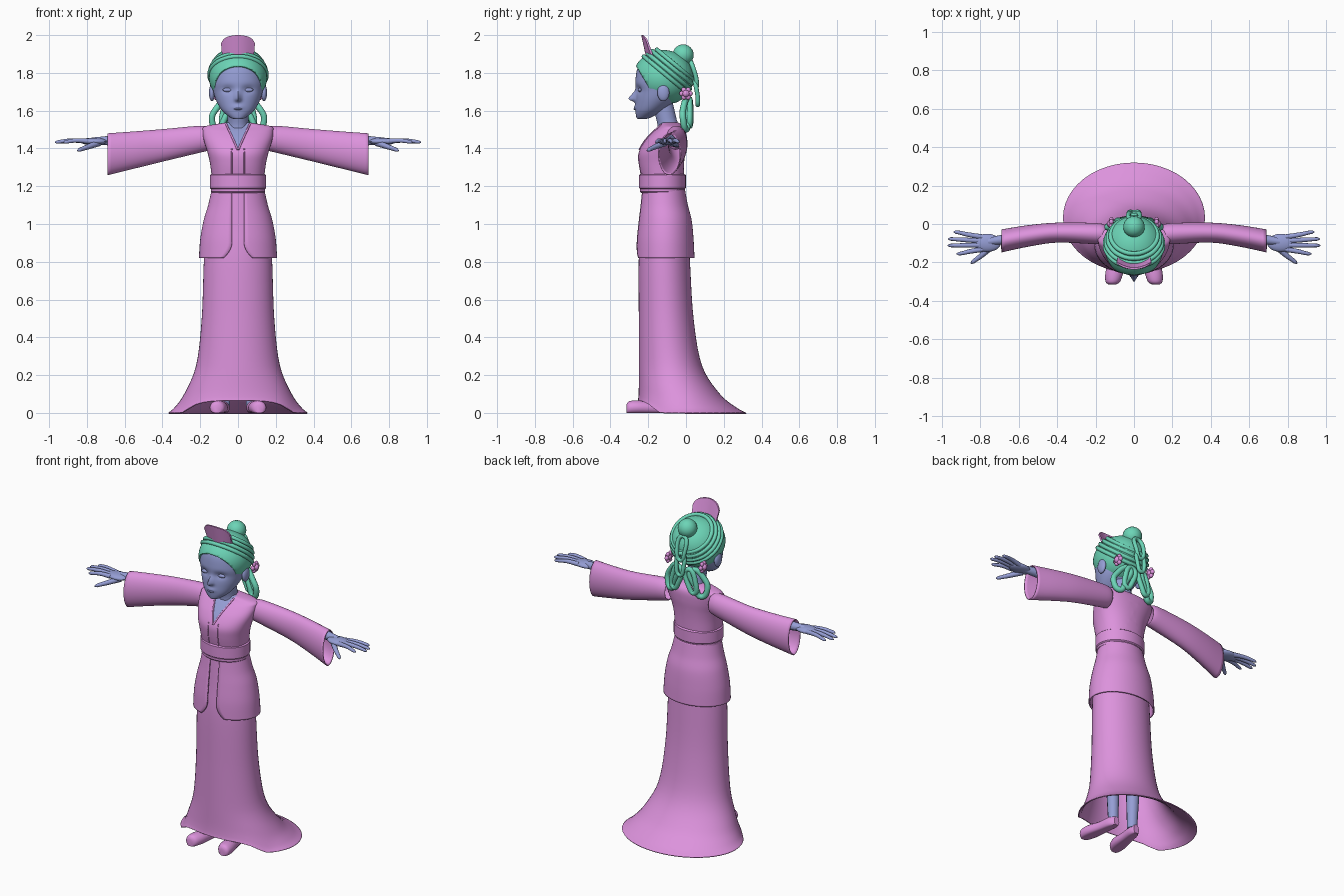
import bpy, bmesh, math
from mathutils import Vector

if "Cube" in bpy.data.objects:
    bpy.data.objects.remove(bpy.data.objects["Cube"])
made = []


def material(name, rgb):
    m = bpy.data.materials.new(name)
    m.use_nodes = True
    m.diffuse_color = (*rgb, 1)
    m.node_tree.nodes["Principled BSDF"].inputs["Base Color"].default_value = (*rgb, 1)
    return m


PINK = material("orchid cloth", (0.72, 0.29, 0.72))
SKIN = material("periwinkle skin", (0.30, 0.34, 0.66))
GREEN = material("jade hair", (0.15, 0.66, 0.47))


def add(name, bm, *mats):
    me = bpy.data.meshes.new(name)
    bmesh.ops.recalc_face_normals(bm, faces=bm.faces)
    bm.to_mesh(me)
    bm.free()
    ob = bpy.data.objects.new(name, me)
    bpy.context.collection.objects.link(ob)
    for m in mats:
        me.materials.append(m)
    made.append(ob)
    return ob


def smooth(rows, n=5):
    """Catmull-Rom interpolation of a table of section sizes."""
    out = []
    for i in range(len(rows) - 1):
        p = [rows[max(0, min(len(rows) - 1, i + k))] for k in (-1, 0, 1, 2)]
        for t in [k / n for k in range(n)]:
            out.append([b + .5 * t * (c - a + t * (2*a - 5*b + 4*c - d + t * (3*(b - c) + d - a)))
                        for a, b, c, d in zip(*p)])
    return out + [rows[-1]]


def spow(v, e):
    return math.copysign(abs(v) ** e, v)


def section(z, rx, yf, yb, n=48, e=1.0, gap=0.0):
    """Horizontal ring starting at the front; gap leaves it open there."""
    pts = []
    for i in range(n + (gap > 0)):
        a = gap + (2 * math.pi - 2 * gap) * i / n
        pts.append(Vector((rx * spow(math.sin(a), e),
                           (yf + yb) / 2 - (yb - yf) / 2 * spow(math.cos(a), e), z)))
    return pts


def loft(rings, closed=True, caps=False):
    bm = bmesh.new()
    vs = [[bm.verts.new(p) for p in r] for r in rings]
    n = len(vs[0])
    for a, b in zip(vs, vs[1:]):
        for i in range(n if closed else n - 1):
            j = (i + 1) % n
            bm.faces.new((a[i], a[j], b[j], b[i]))
    if caps:
        bm.faces.new(vs[0])
        bm.faces.new(vs[-1])
    return bm


def thicken(ob, t=0.006):
    mod = ob.modifiers.new("thickness", "SOLIDIFY")
    mod.thickness, mod.offset = t, -1


def ball(name, loc, size, mat, seg=24):
    bm = bmesh.new()
    bmesh.ops.create_uvsphere(bm, u_segments=seg, v_segments=seg // 2, radius=1)
    for v in bm.verts:
        v.co = Vector(loc) + Vector(a * b for a, b in zip(v.co, size))
    return add(name, bm, mat)


def tube(name, pts, radii, mat, cyclic=False):
    cu = bpy.data.curves.new(name, "CURVE")
    cu.dimensions, cu.bevel_depth, cu.bevel_resolution = "3D", 1, 3
    cu.use_fill_caps, cu.resolution_u = True, 8
    sp = cu.splines.new("BEZIER")
    sp.bezier_points.add(len(pts) - 1)
    sp.use_cyclic_u = cyclic
    for i, (bp, p) in enumerate(zip(sp.bezier_points, pts)):
        bp.co, bp.radius = p, radii[min(i, len(radii) - 1)]
        bp.handle_left_type = bp.handle_right_type = "AUTO"
    cu.materials.append(mat)
    ob = bpy.data.objects.new(name, cu)
    bpy.context.collection.objects.link(ob)
    bpy.ops.object.select_all(action="DESELECT")
    ob.select_set(True)
    bpy.context.view_layer.objects.active = ob
    bpy.ops.object.convert(target="MESH")
    made.append(bpy.context.view_layer.objects.active)


# Long flared skirt with its front hem raised over the shoes
skirt = [(0, .37, -.255, .32), (.03, .335, -.252, .265), (.1, .285, -.25, .18), (.25, .222, -.25, .085),
         (.5, .192, -.25, .04), (.82, .18, -.25, .02), (1.0, .163, -.235, .01), (1.2, .125, -.22, -.02)]
bm = loft([section(*r) for r in smooth(skirt)])
for v in bm.verts:
    front = max(0, min(1, (-v.co.y - .05) / .14))
    lift = max(0, 1 - (abs(v.co.x) / .3) ** 4) * front * max(0, 1 - v.co.z / .25)
    v.co.z += .065 * lift
thicken(add("skirt", bm, PINK))

# Open-fronted jacket tails with rounded corners
tails = [(.82, .207, -.265, .045), (.92, .2, -.262, .04), (1.02, .182, -.252, .03),
         (1.1, .158, -.243, .01), (1.18, .14, -.235, -.005)]
rings = []
for r in smooth(tails, 8):
    half = .033 + .045 * max(0, (.9 - r[0]) / .08) ** 2
    rings.append(section(*r, gap=math.asin(half / r[1])))
thicken(add("jacket_tails", loft(rings, closed=False), PINK), .008)

# Sash
for name, z0, z1, g in (("sash", 1.185, 1.265, 0), ("sash_lower_band", 1.165, 1.19, .005)):
    rows = [(z0, .143), (z0 + .006, .149), (z1 - .006, .149), (z1, .141)]
    add(name, loft([section(z, r - g, -.1 - r + g, -.15 + r - g) for z, r in rows], caps=True), PINK)

# Bodice with a skin-coloured V neckline
bodice = [(1.24, .138, -.235, -.012), (1.32, .148, -.25, -.01), (1.38, .162, -.25, -.006),
          (1.44, .18, -.218, 0), (1.49, .187, -.172, 0), (1.517, .175, -.14, -.012), (1.537, .065, -.135, -.04)]
rows = smooth(bodice, 6)
bm = loft([section(*r, e=.9) for r in rows], caps=True)
V_Z, V_K = 1.39, .45
for s in (-1, 1):
    bmesh.ops.bisect_plane(bm, geom=bm.verts[:] + bm.edges[:] + bm.faces[:],
                           plane_co=(0, 0, V_Z), plane_no=(s, 0, -V_K))
for f in bm.faces:
    c = f.calc_center_median()
    f.material_index = int(c.y < -.09 and abs(c.x) < (c.z - V_Z) * V_K)
add("bodice", bm, PINK, SKIN)


def chest(x, z):
    r = min(rows, key=lambda q: abs(q[0] - z))
    w = max(0, 1 - (abs(x) / r[1]) ** 2.2) ** .45
    return (x, (r[2] + r[3]) / 2 - (r[3] - r[2]) / 2 * w, z)


for s in (-1, 1):
    tube("collar_edge", [chest(s * x, z) for x, z in ((.062, 1.528), (.045, 1.49), (.022, 1.44), (.002, 1.393))],
         [.005], PINK)
    tube("lapel_edge", [chest(s * x, z) for x, z in ((.033, 1.4), (.033, 1.36), (.033, 1.31), (.033, 1.26))],
         [.003], PINK)

# Neck and head with nose, sockets and lips shaped into the face
tube("neck", [(0, -.085, 1.47), (0, -.1, 1.54), (0, -.13, 1.66)], [.066, .055, .056], SKIN)
face = [(1.556, .022, -.257, -.21), (1.566, .045, -.263, -.18), (1.6, .084, -.268, -.12), (1.65, .114, -.267, -.06),
        (1.7, .13, -.264, -.03), (1.76, .138, -.268, -.01), (1.84, .122, -.25, -.01), (1.89, .06, -.19, -.06)]
bm = loft([section(*r, n=72) for r in smooth(face, 8)], caps=True)
for v in bm.verts:
    x, y, z = v.co
    if y < -.17:
        zn = (z - 1.662) / (.035 if z > 1.662 else .013)
        v.co.y -= .038 * math.exp(-(x / .014) ** 2 - zn ** 2)
        v.co.y += .012 * math.exp(-((abs(x) - .055) / .03) ** 2 - ((z - 1.712) / .02) ** 2)
        v.co.y -= .007 * math.exp(-(x / .026) ** 2 - ((z - 1.618) / .012) ** 2)
add("head", bm, SKIN)
ball("lower_lip", (0, -.272, 1.609), (.022, .007, .005), SKIN)

# Hair cap trimmed along the hairline
HC = Vector((0, -.12, 1.775))
bm = bmesh.new()
bmesh.ops.create_uvsphere(bm, u_segments=48, v_segments=32, radius=1)
for v in bm.verts:
    v.co = HC + Vector((v.co.x * .153, v.co.y * .16, v.co.z * .146))
for co, no in (((0, -.27, 1.845), (0, .2, .12)), ((0, 0, 1.64), (0, 0, 1))):
    bmesh.ops.bisect_plane(bm, geom=bm.verts[:] + bm.edges[:] + bm.faces[:],
                           plane_co=co, plane_no=no, clear_inner=True)
thicken(add("hair_cap", bm, GREEN), .01)

# Wrapped strands around the crown, then the bun
axis, side = Vector((0, .64, .77)), Vector((0, .77, -.64))
for d in (.02, .045, .07, .092):
    r = math.sqrt(.152 ** 2 - d * d)
    tube("hair_strand", [HC + axis * d + side * r * math.cos(a) + Vector((r * math.sin(a), 0, 0))
                         for a in [k * math.pi / 6 for k in range(12)]], [.012], GREEN, True)
ball("hair_bun", (0, -.015, 1.895), (.056, .056, .056), GREEN)

# Hanging hair loops
for name, zt, zb, y0, y1, w in (("upper_hair_loop", 1.86, 1.72, .025, .055, .026),
                               ("lower_hair_loop", 1.76, 1.63, .045, .062, .024)):
    zm = (zt + zb * 2) / 3
    tube(name, [(0, y0, zt), (w, y1, zm), (0, y1, zb), (-w, y1, zm)], [.012], GREEN, True)
for s in (-1, 1):
    tube("outer_hair_loop", [(s * x, y, z) for x, y, z in ((.05, .01, 1.655), (.115, -.015, 1.61),
         (.138, -.015, 1.55), (.105, .0, 1.5), (.075, .01, 1.55))], [.017], GREEN, True)
    tube("inner_hair_loop", [(s * x, y, z) for x, y, z in ((.03, .02, 1.66), (.08, .02, 1.59),
         (.07, .02, 1.52), (.04, .025, 1.55))], [.015], GREEN, True)

# Upright curved tiara
bm_rings = []
for i in range(17):
    x = -.09 + .18 * i / 16
    u = abs(x) / .09
    top = 2.0 - .022 * u ** 2 - .022 * u ** 8
    y = -.212 + .03 * u * u
    bm_rings.append([Vector((x * .93, y, 1.885)), Vector((x, y - .025, top)),
                     Vector((x, y - .015, top)), Vector((x * .93, y + .012, 1.885))])
add("tiara", loft(bm_rings, caps=True), PINK)

for s in (-1, 1):
    # Eyes, ears and flower ornaments
    ball("eye", (s * .055, -.244, 1.71), (.026, .01, .011), SKIN)
    ball("ear", (s * .138, -.12, 1.695), (.016, .032, .045), SKIN)
    ball("flower_centre", (s * .122, 0, 1.69), (.02, .02, .02), PINK, 12)
    for k in range(6):
        a = k * math.pi / 3
        ball("flower_petal", (s * .118, .022 * math.cos(a), 1.69 + .022 * math.sin(a)), (.012, .014, .014), PINK, 12)

    # Wide sleeve: x, y centre, half depth, bottom, top
    sleeve = [(.15, -.055, .05, 1.39, 1.512), (.2, -.05, .055, 1.378, 1.52), (.4, -.045, .052, 1.33, 1.502),
              (.55, -.062, .056, 1.293, 1.49), (.69, -.088, .06, 1.258, 1.48)]
    rings = [[Vector((s * x, y + d * math.cos(a), (lo + hi) / 2 + (hi - lo) / 2 * math.sin(a)))
              for a in [k * math.pi / 16 for k in range(32)]] for x, y, d, lo, hi in smooth(sleeve)]
    thicken(add("sleeve", loft(rings), PINK))

    # Arm, palm, fingers and thumb
    tube("forearm", [(s * .4, -.045, 1.44), (s * .6, -.07, 1.442), (s * .76, -.092, 1.44)], [.036, .033, .02], SKIN)
    ball("palm", (s * .765, -.098, 1.437), (.072, .047, .02), SKIN)
    for y0, x1, y1 in ((-.132, .925, -.155), (-.11, .97, -.112), (-.088, .968, -.078), (-.068, .94, -.042)):
        tube("finger", [(s * .79, y0, 1.438), (s * (.79 + x1) / 2, (y0 + y1) / 2, 1.442),
                        (s * (x1 - .012), y1, 1.434), (s * x1, y1, 1.432)], [.014, .012, .009, .003], SKIN)
    tube("thumb", [(s * .735, -.11, 1.43), (s * .79, -.16, 1.41), (s * .84, -.198, 1.392), (s * .85, -.206, 1.388)],
         [.018, .014, .01, .003], SKIN)

    # Leg and slipper
    tube("leg", [(s * .07, -.1, .04), (s * .075, -.1, .35), (s * .08, -.11, .8)], [.03, .042, .06], SKIN)
    shoe = [(-.315, .02, .045), (-.3, .038, .062), (-.25, .046, .066), (-.17, .038, .06), (-.1, .034, .065),
            (-.065, .018, .055)]
    rings = [[Vector((s * (.075 - (y + .08) * .16) + w * math.cos(a), y, max(0, h * .42 + h * .58 * math.sin(a))))
              for a in [k * math.pi / 10 for k in range(20)]] for y, w, h in smooth(shoe, 4)]
    add("slipper", loft(rings, caps=True), PINK)

# Smooth shading with crisp edges
bpy.ops.object.select_all(action="DESELECT")
for ob in made:
    ob.select_set(True)
bpy.context.view_layer.objects.active = made[0]
bpy.ops.object.shade_smooth_by_angle(angle=math.radians(40))
